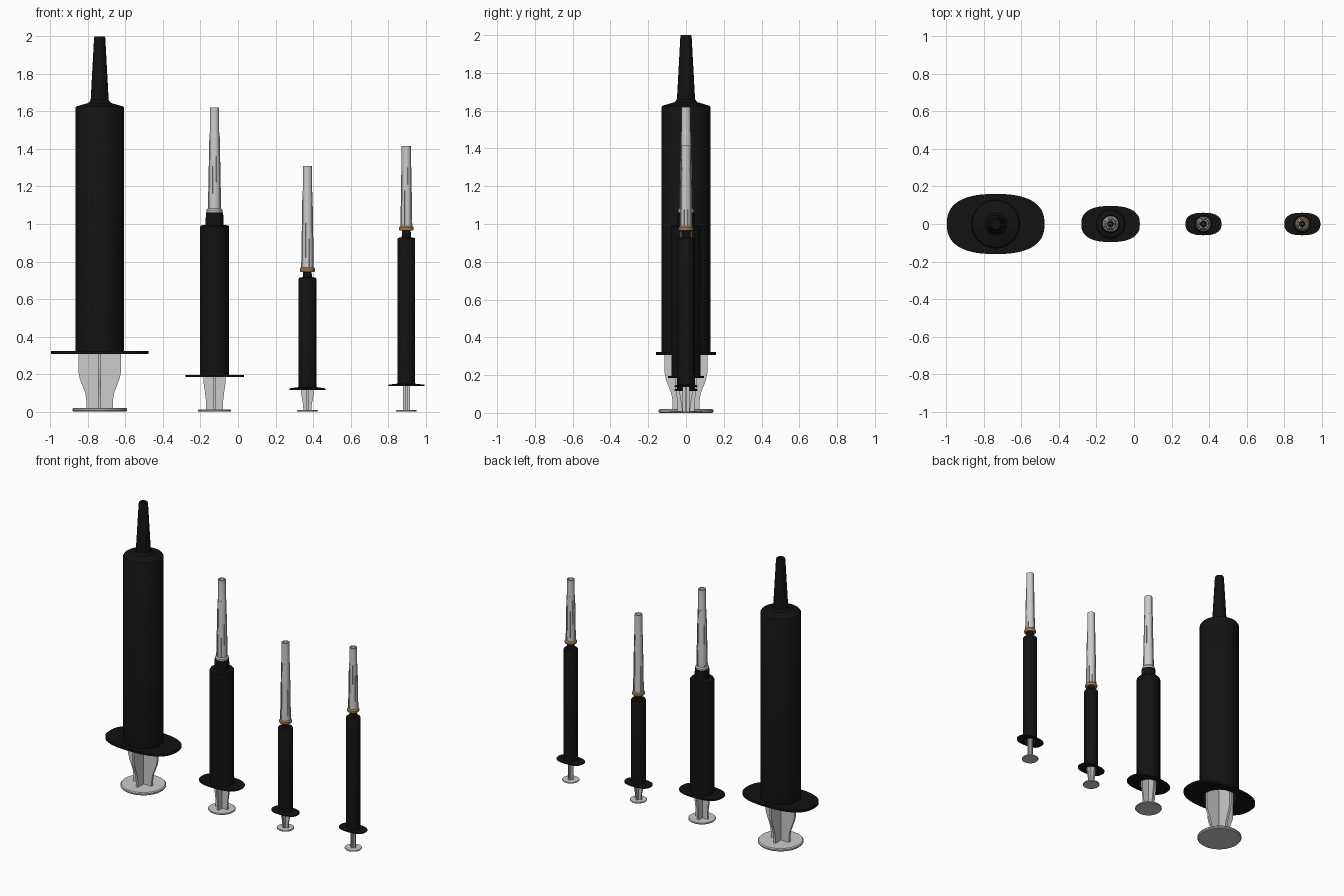
import bpy, bmesh
from math import sin, cos, pi, copysign

if "Cube" in bpy.data.objects:
    bpy.data.objects.remove(bpy.data.objects["Cube"])

def material(name, rgb):
    m = bpy.data.materials.new(name)
    m.diffuse_color = (*rgb, 1)
    m.use_nodes = True
    m.node_tree.nodes["Principled BSDF"].inputs["Base Color"].default_value = m.diffuse_color
    return m

BLACK = material("dark_barrel", (0.006, 0.006, 0.006))
AMBER = material("amber_hub", (0.45, 0.25, 0.1))
WHITE = material("clear_plastic", (0.8, 0.8, 0.8))

def finish(bm, name, x, mat, smooth=True):
    bmesh.ops.recalc_face_normals(bm, faces=bm.faces[:])
    me = bpy.data.meshes.new(name)
    bm.to_mesh(me)
    bm.free()
    ob = bpy.data.objects.new(name, me)
    bpy.context.collection.objects.link(ob)
    ob.location.x = x
    me.materials.append(mat)
    if smooth:
        bpy.ops.object.select_all(action='DESELECT')
        ob.select_set(True)
        bpy.context.view_layer.objects.active = ob
        bpy.ops.object.shade_smooth_by_angle(angle=0.6)
    return ob

def lathe(name, x, pts, mat, n=40):
    """Revolve (radius, z) points; a closed loop of points gives a hollow part."""
    bm = bmesh.new()
    rings = []
    for r, z in pts:
        if r < 1e-6:
            rings.append([bm.verts.new((0, 0, z))] * n)
        else:
            rings.append([bm.verts.new((r * cos(2*pi*i/n), r * sin(2*pi*i/n), z)) for i in range(n)])
    closed = pts[0][0] > 0 and pts[-1][0] > 0
    for k in range(len(rings) if closed else len(rings) - 1):
        a, b = rings[k], rings[(k + 1) % len(rings)]
        for i in range(n):
            j = (i + 1) % n
            vs = list(dict.fromkeys((a[i], a[j], b[j], b[i])))
            if len(vs) > 2:
                bm.faces.new(vs)
    return finish(bm, name, x, mat)

def flange(name, x, a, b, hole, z0, z1, rise, n=64):
    """Rounded finger plate with a round hole for the plunger."""
    bm = bmesh.new()
    def ring(f, z):
        return [bm.verts.new((*f(2*pi*i/n), z)) for i in range(n)]
    def outer(t):
        e = 2 / 2.5
        return (copysign(abs(cos(t))**e, cos(t)) * a, copysign(abs(sin(t))**e, sin(t)) * b)
    def inner(t):
        return (hole * cos(t), hole * sin(t))
    rings = [ring(outer, z0), ring(outer, z1), ring(inner, z1 + rise), ring(inner, z0)]
    for k in range(4):
        p, q = rings[k], rings[(k + 1) % 4]
        for i in range(n):
            j = (i + 1) % n
            bm.faces.new((p[i], p[j], q[j], q[i]))
    return finish(bm, name, x, BLACK)

def plunger_ribs(name, x, prof, t):
    """Two crossed plates following a (half width, z) outline."""
    bm = bmesh.new()
    outline = [(r, z) for r, z in prof] + [(-r, z) for r, z in reversed(prof)]
    for swap in (False, True):
        sides = []
        for d in (-t, t):
            sides.append([bm.verts.new((d, u, z) if swap else (u, d, z)) for u, z in outline])
        m = len(outline)
        for k in range(m):
            l = (k + 1) % m
            bm.faces.new((sides[0][k], sides[0][l], sides[1][l], sides[1][k]))
        for k in range(len(prof) - 1):
            for s in sides:
                bm.faces.new((s[k], s[k+1], s[m-2-k], s[m-1-k]))
    return finish(bm, name, x, WHITE)

def cap_fins(name, x, r0, r1, z0, z1, n=8):
    """Thin grip ribs running up the needle cap."""
    bm = bmesh.new()
    for i in range(n):
        t = 2 * pi * (i + 0.5) / n
        c, s = cos(t), sin(t)
        v = [[bm.verts.new((c*r - s*w, s*r + c*w, z)) for r, w in
              ((ro - 0.006, -0.003), (ro, -0.003), (ro, 0.003), (ro - 0.006, 0.003))]
             for ro, z in ((r0, z0), (r1, z1))]
        for k in range(4):
            l = (k + 1) % 4
            bm.faces.new((v[0][k], v[0][l], v[1][l], v[1][k]))
        bm.faces.new(v[0])
        bm.faces.new(v[1])
    return finish(bm, name, x, WHITE, False)

def syringe(tag, x, r, zb, zt, tip, fl, fl_t, rise, disc, disc_t, ribs, rib_t):
    """Barrel with tip, finger flange, plunger and piston."""
    w = r * 0.9
    tr = tip[-1][0]
    lathe(tag + "_barrel", x, [(r, zb), (r, zt)] + tip +
          [(tr * 0.5, tip[-1][1]), (tr * 0.5, zt - 0.008), (w, zt - 0.012), (w, zb)], BLACK, 48)
    flange(tag + "_finger_flange", x, fl[0], fl[1], w, zb - fl_t / 2, zb + fl_t / 2, rise)
    lathe(tag + "_thumb_disc", x, [(0, 0), (disc * 0.96, 0), (disc, disc_t * 0.3),
          (disc, disc_t * 0.7), (disc * 0.96, disc_t), (0, disc_t)], WHITE)
    top = zt - 0.08
    plunger_ribs(tag + "_plunger_ribs", x, ribs + [(ribs[-1][0], top)], rib_t)
    lathe(tag + "_piston", x, [(0, top), (w * 0.98, top), (w * 0.98, top + 0.05), (0, top + 0.06)], BLACK)

def needle_cap(tag, x, z0, z1, r0, r1, collar_mat):
    """Open tapered cap with collar, grip ribs and needle."""
    zs = z0 + (z1 - z0) * 0.74
    rs = r0 + (r1 - r0) * 0.74
    lathe(tag + "_cap_collar", x, [(r0 * 0.6, z0 - 0.012), (r0 + 0.004, z0 - 0.012), (r0 + 0.008, z0 - 0.006),
          (r0 + 0.008, z0 + 0.004), (r0 + 0.002, z0 + 0.012), (r0 * 0.6, z0 + 0.012)], collar_mat)
    lathe(tag + "_needle_cap", x, [(r0 - 0.001, z0), (rs - 0.001, zs), (r1, zs + 0.01), (r1, z1),
          (r1 * 0.72, z1), (r1 * 0.7, zs), (r0 * 0.75, z0)], WHITE)
    cap_fins(tag + "_cap_ribs", x, r0 + 0.002, rs + 0.001, z0 + 0.01, zs)
    lathe(tag + "_needle", x, [(0, z0 - 0.03), (0.006, z0 - 0.03), (0.004, z1 - 0.08), (0, z1 - 0.06)], WHITE, 12)

# Large syringe with a long nozzle
syringe("large", -0.737, 0.13, 0.315, 1.618,
        [(0.125, 1.626), (0.06, 1.645), (0.048, 1.66), (0.03, 1.99), (0.027, 2.0)],
        (0.26, 0.16), 0.016, 0, 0.146, 0.02,
        [(0.07, 0.015), (0.071, 0.06), (0.077, 0.1), (0.092, 0.14), (0.106, 0.175), (0.113, 0.21)], 0.008)

# Medium syringe with a capped needle
syringe("medium", -0.125, 0.078, 0.19, 0.985,
        [(0.073, 0.992), (0.048, 0.996), (0.046, 1.06)],
        (0.156, 0.096), 0.01, 0, 0.088, 0.011,
        [(0.045, 0.008), (0.046, 0.06), (0.052, 0.11), (0.058, 0.15)], 0.006)
needle_cap("medium", -0.125, 1.07, 1.62, 0.035, 0.025, WHITE)

# Small short syringe
syringe("short", 0.37, 0.047, 0.12, 0.708,
        [(0.044, 0.714), (0.024, 0.717), (0.022, 0.75)],
        (0.096, 0.06), 0.008, 0.008, 0.055, 0.009,
        [(0.022, 0.006), (0.023, 0.04), (0.03, 0.075), (0.034, 0.1)], 0.005)
needle_cap("short", 0.37, 0.757, 1.31, 0.033, 0.025, AMBER)

# Small slim syringe
syringe("slim", 0.897, 0.047, 0.14, 0.92,
        [(0.044, 0.926), (0.025, 0.929), (0.023, 0.965)],
        (0.096, 0.06), 0.008, 0.006, 0.055, 0.008,
        [(0.019, 0.005), (0.019, 0.1)], 0.005)
needle_cap("slim", 0.897, 0.977, 1.415, 0.031, 0.025, AMBER)
